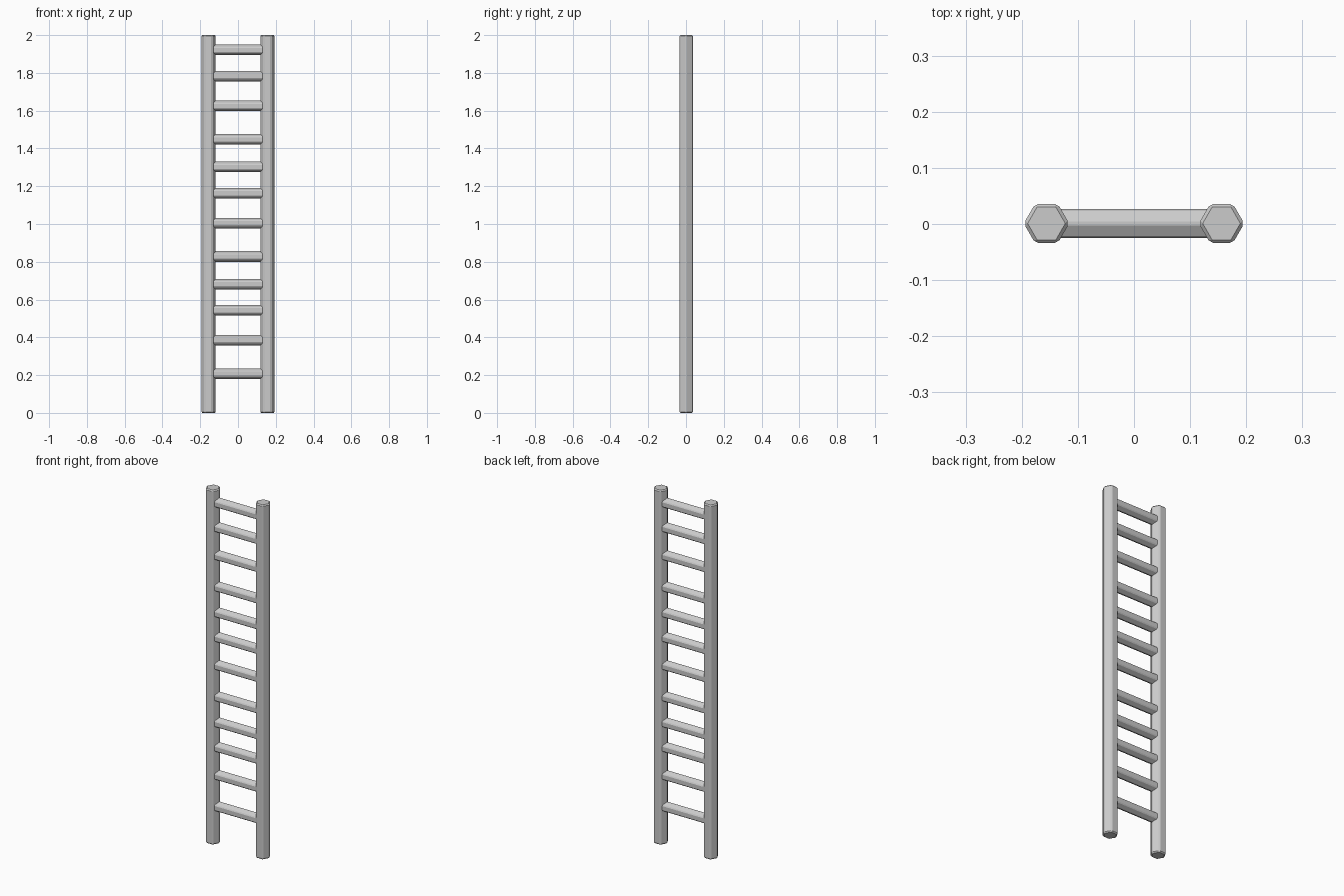
import bpy
from math import pi

if "Cube" in bpy.data.objects:
    bpy.data.objects.remove(bpy.data.objects["Cube"])


def hex_bar(name, radius, length, location, rotation, bevel):
    """Six-sided bar with narrow chamfered edges."""
    bpy.ops.mesh.primitive_cylinder_add(vertices=6, radius=radius, depth=length)
    bar = bpy.context.object
    bar.name = name
    # turn the hexagon so that two corners lie on the x axis
    bar.rotation_euler = (0, 0, pi / 6)
    bpy.ops.object.transform_apply(location=False, rotation=True, scale=False)
    bar.location = location
    bar.rotation_euler = rotation
    mod = bar.modifiers.new("chamfer", 'BEVEL')
    mod.width = bevel
    mod.segments = 1
    mod.limit_method = 'ANGLE'
    return bar


# Two upright rails
for side, x in (("left", -0.156), ("right", 0.156)):
    hex_bar(side + "_rail", 0.0405, 2.0, (x, 0.001, 1.0), (0, 0, 0), 0.006)

# Rungs: an uneven group of four, repeated three times up the ladder
for group in range(3):
    for i, z in enumerate((0.208, 0.385, 0.543, 0.682)):
        hex_bar(f"rung_{group * 4 + i + 1}", 0.030, 0.29,
                (0, 0.001, z + 0.62 * group), (0, pi / 2, 0), 0.004)
